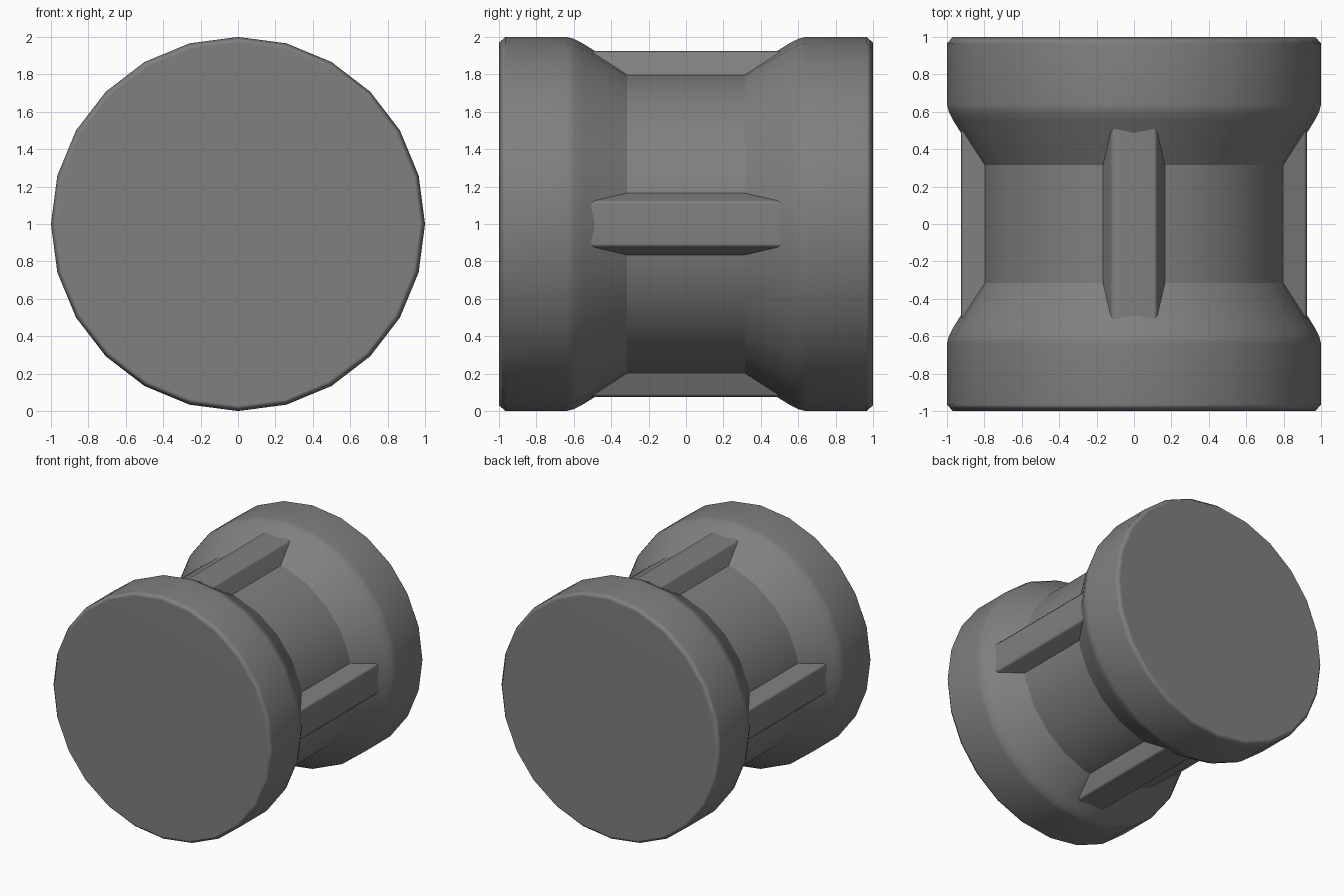
import bpy, bmesh, math
from mathutils import Matrix, Vector

if "Cube" in bpy.data.objects:
    bpy.data.objects.remove(bpy.data.objects["Cube"])

CENTRE = Matrix.Translation((0, 0, 1))
SIDES = 24

grey = bpy.data.materials.new("dark_grey")
grey.diffuse_color = (0.215, 0.215, 0.215, 1)
grey.use_nodes = True
grey.node_tree.nodes["Principled BSDF"].inputs["Base Color"].default_value = grey.diffuse_color


def finish(name, bm):
    """Turn a bmesh into a smooth object whose large faces stay flat."""
    bmesh.ops.recalc_face_normals(bm, faces=bm.faces)
    mesh = bpy.data.meshes.new(name)
    bm.to_mesh(mesh)
    bm.free()
    mesh.materials.append(grey)
    obj = bpy.data.objects.new(name, mesh)
    bpy.context.collection.objects.link(obj)
    bpy.ops.object.select_all(action='DESELECT')
    bpy.context.view_layer.objects.active = obj
    obj.select_set(True)
    bpy.ops.object.shade_smooth_by_angle(angle=math.radians(55))
    weighted = obj.modifiers.new("flat_faces", 'WEIGHTED_NORMAL')
    weighted.keep_sharp = True


def revolve(name, profile):
    """Revolve (radius, y) points around the y axis and cap the ends."""
    bm = bmesh.new()
    angles = [2 * math.pi * i / SIDES for i in range(SIDES)]
    rings = [[bm.verts.new((r * math.sin(a), y, r * math.cos(a))) for a in angles]
             for r, y in profile]
    for a, b in zip(rings, rings[1:]):
        for i in range(SIDES):
            j = (i + 1) % SIDES
            bm.faces.new((a[i], a[j], b[j], b[i]))
    bm.faces.new(rings[0])
    bm.faces.new(rings[-1])
    bm.transform(CENTRE)
    finish(name, bm)


# Two flared flanges joined by a straight waist
flange = [(0.97, 1.0), (1.0, 0.965), (1.0, 0.64), (0.99, 0.6), (0.967, 0.555), (0.808, 0.297)]
revolve("back_flange", flange)
revolve("front_flange", [(r, -y) for r, y in flange])
revolve("waist", [(0.819, -0.4), (0.819, 0.4)])

# Four tapered, bevelled ribs bridging the waist between the flanges
section = [(0.20, 0.70), (0.125, 0.91), (0.107, 0.925)]
section += [(-x, z) for x, z in reversed(section)]
for k, side in enumerate(("top", "right", "bottom", "left")):
    bm = bmesh.new()
    face = bm.faces.new([bm.verts.new((x, -0.55, z)) for x, z in section])
    out = bmesh.ops.extrude_face_region(bm, geom=[face], use_keep_orig=True)
    moved = [v for v in out["geom"] if isinstance(v, bmesh.types.BMVert)]
    bmesh.ops.translate(bm, verts=moved, vec=Vector((0, 1.1, 0)))
    bm.transform(CENTRE @ Matrix.Rotation(k * math.pi / 2, 4, 'Y'))
    finish("rib_" + side, bm)
